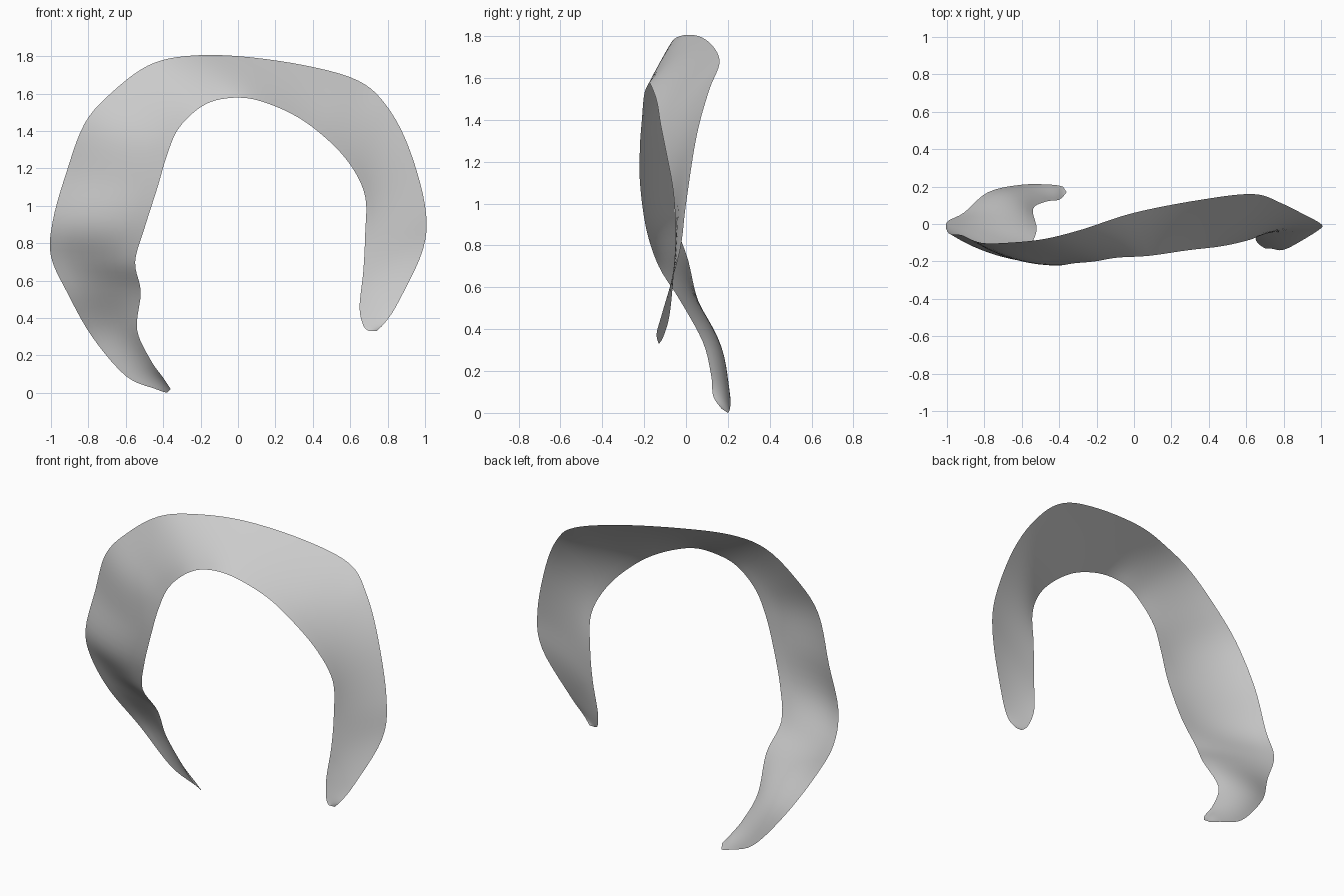
import bpy
import bmesh
from mathutils import Vector

cube = bpy.data.objects.get("Cube")
if cube:
    bpy.data.objects.remove(cube, do_unlink=True)

# Matching points on the outer and inner rims, from the low tip over the arch
STATIONS = [
    ((-.38, .2, 0), (-.36, .17, .02)),
    ((-.44, .21, .02), (-.4, .13, .08)),
    ((-.60, .21, .09), (-.47, .12, .18)),
    ((-.78, .17, .30), (-.54, .08, .34)),
    ((-.91, .06, .53), (-.52, -.03, .54)),
    ((-1, .01, .73), (-.55, -.13, .70)),
    ((-.99, -.05, .92), (-.50, -.19, .88)),
    ((-.92, -.06, 1.17), (-.43, -.22, 1.1)),
    ((-.82, -.1, 1.44), (-.38, -.22, 1.27)),
    ((-.67, -.1, 1.61), (-.32, -.21, 1.41)),
    ((-.48, -.08, 1.75), (-.21, -.2, 1.52)),
    ((-.28, -.03, 1.8), (-.09, -.18, 1.57)),
    ((0, .06, 1.8), (.08, -.17, 1.57)),
    ((.36, .13, 1.75), (.29, -.14, 1.49)),
    ((.64, .16, 1.67), (.46, -.12, 1.37)),
    ((.79, .11, 1.54), (.6, -.09, 1.22)),
    ((.91, .05, 1.32), (.68, -.06, 1.05)),
    ((1, 0, 1), (.68, -.05, .85)),
    ((.99, -.03, .77), (.67, -.06, .65)),
    ((.86, -.11, .49), (.65, -.08, .46)),
    ((.79, -.14, .38), (.67, -.11, .36)),
    ((.74, -.13, .33), (.7, -.13, .33)),
]
# Forward bow at each station, as a share of the band width
BOWS = [0] + [-.12] * 3 + [-.06, 0] + [.07] * 3 + [.04] + [.01] * 4 + [.03] * 6 + [0] * 2
STEPS = 5       # smooth samples between stations
ACROSS = 8      # faces across the band


def smooth_path(points):
    """Sample a curve that passes through every point."""
    pts = [Vector(p) for p in points]
    pts = [pts[0]] + pts + [pts[-1]]
    path = []
    for a, b, c, d in zip(pts, pts[1:], pts[2:], pts[3:]):
        for step in range(STEPS):
            t = step / STEPS
            path.append(b + (c - a) * (t / 2)
                        + (a * 2 - b * 5 + c * 4 - d) * (t * t / 2)
                        + (b * 3 - a - c * 3 + d) * (t ** 3 / 2))
    path.append(pts[-1])
    return path


def make_material(name, color):
    material = bpy.data.materials.new(name)
    material.use_nodes = True
    material.diffuse_color = color
    material.node_tree.nodes["Principled BSDF"].inputs["Base Color"].default_value = color
    return material


def build_band(name, material):
    """Loft a thin sheet between the two rims, bowed across its width."""
    outer = smooth_path([pair[0] for pair in STATIONS])
    inner = smooth_path([pair[1] for pair in STATIONS])
    bows = smooth_path([(bow, 0, 0) for bow in BOWS])
    last = len(outer) - 1
    bm = bmesh.new()
    rows = []
    for i, (start, end) in enumerate(zip(outer, inner)):
        before, after = max(i - 1, 0), min(i + 1, last)
        along = outer[after] + inner[after] - outer[before] - inner[before]
        across = end - start
        front = across.cross(along).normalized()
        row = []
        for j in range(ACROSS + 1):
            t = j / ACROSS
            bow = bows[i].x * 4 * t * (1 - t) * across.length
            row.append(bm.verts.new(start + across * t + front * bow))
        rows.append(row)
    for row, following in zip(rows, rows[1:]):
        for j in range(ACROSS):
            bm.faces.new((row[j], row[j + 1], following[j + 1], following[j]))
    mesh = bpy.data.meshes.new(name)
    bm.to_mesh(mesh)
    bm.free()
    mesh.materials.append(material)
    mesh.shade_smooth()
    band = bpy.data.objects.new(name, mesh)
    bpy.context.collection.objects.link(band)
    return band


# Single curved, twisted band
build_band("curved_band", make_material("light_grey", (0.6, 0.6, 0.6, 1)))
